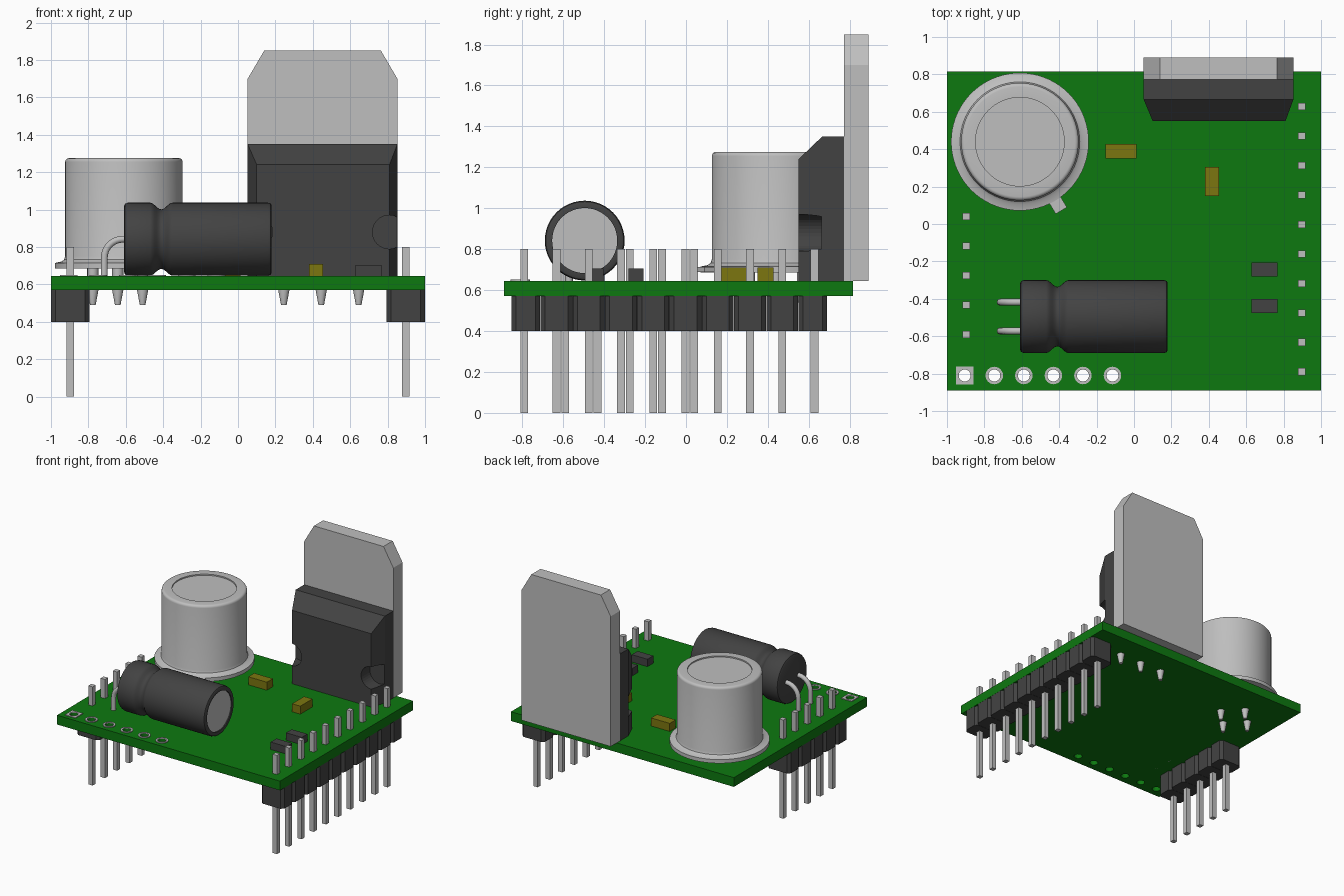
import bpy, bmesh, math
from mathutils import Matrix, Vector

if "Cube" in bpy.data.objects:
    bpy.data.objects.remove(bpy.data.objects["Cube"])


def material(name, rgb):
    m = bpy.data.materials.new(name)
    m.use_nodes = True
    m.diffuse_color = (*rgb, 1)
    m.node_tree.nodes["Principled BSDF"].inputs["Base Color"].default_value = (*rgb, 1)
    return m


GREEN = material("board_green", (0.004, 0.19, 0.005))
METAL = material("light_metal", (0.52, 0.52, 0.52))
DARK = material("dark_plastic", (0.055, 0.055, 0.055))
OCHRE = material("ochre_ceramic", (0.2, 0.18, 0.005))

TOP, UNDER = 0.645, 0.57   # faces of the circuit board
PITCH = 0.1575


def activate(ob):
    bpy.ops.object.select_all(action="DESELECT")
    ob.select_set(True)
    bpy.context.view_layer.objects.active = ob


def finish(name, bm, mats, smooth=False):
    bmesh.ops.recalc_face_normals(bm, faces=bm.faces)
    mesh = bpy.data.meshes.new(name)
    bm.to_mesh(mesh)
    bm.free()
    ob = bpy.data.objects.new(name, mesh)
    bpy.context.collection.objects.link(ob)
    for m in mats:
        mesh.materials.append(m)
    if smooth:
        activate(ob)
        bpy.ops.object.shade_smooth_by_angle(angle=math.radians(35))
    return ob


def add_box(bm, x0, x1, y0, y1, z0, z1):
    mat = Matrix.Translation(((x0 + x1) / 2, (y0 + y1) / 2, (z0 + z1) / 2))
    bmesh.ops.create_cube(bm, size=1, matrix=mat @ Matrix.Diagonal((x1 - x0, y1 - y0, z1 - z0, 1)))


def box(name, mat, *dims):
    bm = bmesh.new()
    add_box(bm, *dims)
    return finish(name, bm, [mat])


def add_prism(bm, points, offset):
    face = bm.faces.new([bm.verts.new(p) for p in points])
    ext = bmesh.ops.extrude_face_region(bm, geom=[face], use_keep_orig=True)
    moved = [v for v in ext["geom"] if isinstance(v, bmesh.types.BMVert)]
    bmesh.ops.translate(bm, verts=moved, vec=offset)


def add_lathe(bm, profile, matrix, steps=48):
    """Revolve (radius, height) points about local z, then place with matrix."""
    verts = [bm.verts.new((r, 0, z)) for r, z in profile]
    edges = [bm.edges.new(pair) for pair in zip(verts, verts[1:])]
    bmesh.ops.spin(bm, geom=verts + edges, axis=(0, 0, 1), cent=(0, 0, 0),
                   angle=math.tau, steps=steps, use_duplicate=False)
    new = [v for v in bm.verts if not v.tag]
    bmesh.ops.transform(bm, matrix=matrix, verts=new)
    bmesh.ops.remove_doubles(bm, verts=new, dist=0.0005)
    for v in bm.verts:
        v.tag = True


def cut(ob, cutter):
    cutter.hide_render = True
    mod = ob.modifiers.new("cut", "BOOLEAN")
    mod.operation, mod.solver, mod.object = "DIFFERENCE", "EXACT", cutter
    activate(ob)
    bpy.ops.object.modifier_apply(modifier=mod.name)
    bpy.data.objects.remove(cutter)


def at(x, y, z=0):
    return Matrix.Translation((x, y, z))


# Circuit board with a row of through holes
board = box("circuit_board", GREEN, -1, 1, -0.89, 0.815, UNDER, TOP)
holes = [(-0.905 + i * 0.158, -0.81) for i in range(6)]
bm = bmesh.new()
for x, y in holes:
    bmesh.ops.create_cone(bm, cap_ends=True, segments=24, radius1=0.032, radius2=0.032,
                          depth=0.3, matrix=at(x, y, 0.6))
cut(board, finish("hole_cutter", bm, [GREEN]))

# Solder pads: one square, the rest round
bm = bmesh.new()
for i, (x, y) in enumerate(holes):
    ring = []
    for k in range(24):
        a = math.tau * k / 24
        c, s = math.cos(a), math.sin(a)
        r = 0.047 / max(abs(c), abs(s)) if i == 0 else 0.047
        ring.append([bm.verts.new((x + q * c, y + q * s, z)) for q, z in
                     ((0.032, TOP), (0.032, TOP + 0.006), (r, TOP + 0.006), (r, TOP))])
    for k in range(24):
        a, b = ring[k], ring[(k + 1) % 24]
        for j in range(4):
            n = (j + 1) % 4
            bm.faces.new((a[j], a[n], b[n], b[j]))
finish("solder_pads", bm, [METAL])


# Pin headers
def header(side, x, y_first, count):
    bm, pins = bmesh.new(), bmesh.new()
    seg, c = PITCH / 2 - 0.001, 0.022
    for i in range(count):
        y = y_first + i * PITCH
        lo = y - (0.062 if i == 0 else seg)
        hi = y + (0.062 if i == count - 1 else seg)
        a, b = x - 0.102, x + 0.102
        outline = [(a + c, lo), (b - c, lo), (b, lo + c), (b, hi - c),
                   (b - c, hi), (a + c, hi), (a, hi - c), (a, lo + c)]
        add_prism(bm, [(px, py, 0.4) for px, py in outline], (0, 0, UNDER - 0.4))
        add_box(pins, x - 0.019, x + 0.019, y - 0.019, y + 0.019, 0, 0.8)
    finish(side + "_header_body", bm, [DARK])
    finish(side + "_header_pins", pins, [METAL])


header("left", 0.897, -0.79, 10)
header("right", -0.897, -0.59, 5)

# Upright metal can with flange, locating tab and shallow lid recess
CX, CY = -0.61, 0.44
bm = bmesh.new()
fillet = [(0.294 + 0.02 * math.cos(a), 1.255 + 0.02 * math.sin(a))
          for a in (math.pi / 8 * k for k in range(5))]
add_lathe(bm, [(0, 0.685), (0.368, 0.685), (0.368, 0.715), (0.335, 0.722), (0.32, 0.732),
               (0.314, 0.75)] + fillet + [(0.237, 1.275), (0.237, 1.265), (0, 1.265)],
          at(CX, CY), 72)
finish("metal_can", bm, [METAL], True)
bm = bmesh.new()
add_box(bm, 0.34, 0.43, -0.035, 0.035, 0.688, 0.714)
bmesh.ops.transform(bm, verts=bm.verts, matrix=at(CX, CY) @ Matrix.Rotation(math.radians(-59), 4, "Z"))
finish("can_locating_tab", bm, [METAL])


# Tapered legs poking through the board
def legs(name, places, top):
    bm = bmesh.new()
    for x, y in places:
        add_lathe(bm, [(0, top), (0.03, top), (0.03, UNDER), (0.015, 0.49), (0, 0.49)], at(x, y), 16)
    finish(name, bm, [METAL], True)


legs("can_legs", [(-0.643 + dx, CY + dy) for dx, dy in
                  ((0.133, 0), (-0.133, 0), (0, 0.133), (0, -0.133))], 0.69)
legs("regulator_legs", [(x, 0.61) for x in (0.245, 0.445, 0.645)], TOP)

# Lying capacitor with crimp groove and bare metal end
AXIS = Matrix.Translation((0, -0.495, 0.842)) @ Matrix.Rotation(math.pi / 2, 4, "Y")
groove = [(0.195 - 0.018 * (1 + math.cos(math.pi * t / 5)), -0.41 + 0.012 * t) for t in range(-5, 6)]
bm = bmesh.new()
add_lathe(bm, [(0, -0.61), (0.175, -0.61), (0.189, -0.604), (0.195, -0.59)] + groove +
          [(0.195, 0.16), (0.19, 0.175), (0.18, 0.18), (0.159, 0.18), (0.159, 0.172), (0, 0.172)], AXIS)
for f in bm.faces:
    c = f.calc_center_median()
    if c.x > 0.1715 and math.hypot(c.y + 0.495, c.z - 0.842) < 0.15:
        f.material_index = 1
finish("capacitor_body", bm, [DARK, METAL], True)

# Bent capacitor leads
for side, y in (("left", -0.418), ("right", -0.572)):
    bend = [(-0.615 - 0.1 * math.sin(a), y, 0.742 + 0.1 * math.cos(a))
            for a in (math.pi / 16 * k for k in range(9))]
    path = [(-0.58, y, 0.842)] + bend + [(-0.715, y, UNDER)]
    curve = bpy.data.curves.new(side + "_capacitor_lead", "CURVE")
    curve.dimensions, curve.bevel_depth, curve.bevel_resolution = "3D", 0.019, 3
    curve.use_fill_caps = True
    spline = curve.splines.new("POLY")
    spline.points.add(len(path) - 1)
    for p, co in zip(spline.points, path):
        p.co = (*co, 1)
    curve.materials.append(METAL)
    lead = bpy.data.objects.new(curve.name, curve)
    bpy.context.collection.objects.link(lead)
    activate(lead)
    bpy.ops.object.convert(target="MESH")

# Regulator: bevelled plastic body with side notches
bm = bmesh.new()
for y, x0, x1, z1 in ((0.55, 0.1, 0.81, 1.24), (0.665, 0.052, 0.852, 1.35), (0.773, 0.052, 0.852, 1.35)):
    for x in (x0, x1):
        for z in (TOP, z1):
            bm.verts.new((x, y, z))
bmesh.ops.convex_hull(bm, input=bm.verts)
bmesh.ops.dissolve_limit(bm, angle_limit=0.01, verts=bm.verts, edges=bm.edges)
body = finish("regulator_body", bm, [DARK])
bm = bmesh.new()
for x in (0.095, 0.809):
    bmesh.ops.create_cone(bm, cap_ends=True, segments=32, radius1=0.09, radius2=0.09, depth=0.3,
                          matrix=at(x, 0.512, 0.88) @ Matrix.Rotation(math.pi / 2, 4, "X"))
cut(body, finish("notch_cutter", bm, [DARK]))

# Regulator heat tab with clipped corners
bm = bmesh.new()
outline = [(0.052, TOP), (0.852, TOP), (0.852, 1.7), (0.764, 1.85), (0.14, 1.85), (0.052, 1.7)]
add_prism(bm, [(x, 0.773, z) for x, z in outline], (0, 0.118, 0))
finish("regulator_heat_tab", bm, [METAL])

# Small surface parts
box("front_chip_resistor", DARK, 0.627, 0.768, -0.477, -0.402, TOP, 0.705)
box("rear_chip_resistor", DARK, 0.627, 0.768, -0.28, -0.207, TOP, 0.705)
box("centre_chip_capacitor", OCHRE, -0.153, 0.014, 0.35, 0.427, TOP, 0.71)
box("left_chip_capacitor", OCHRE, 0.38, 0.454, 0.15, 0.305, TOP, 0.71)
